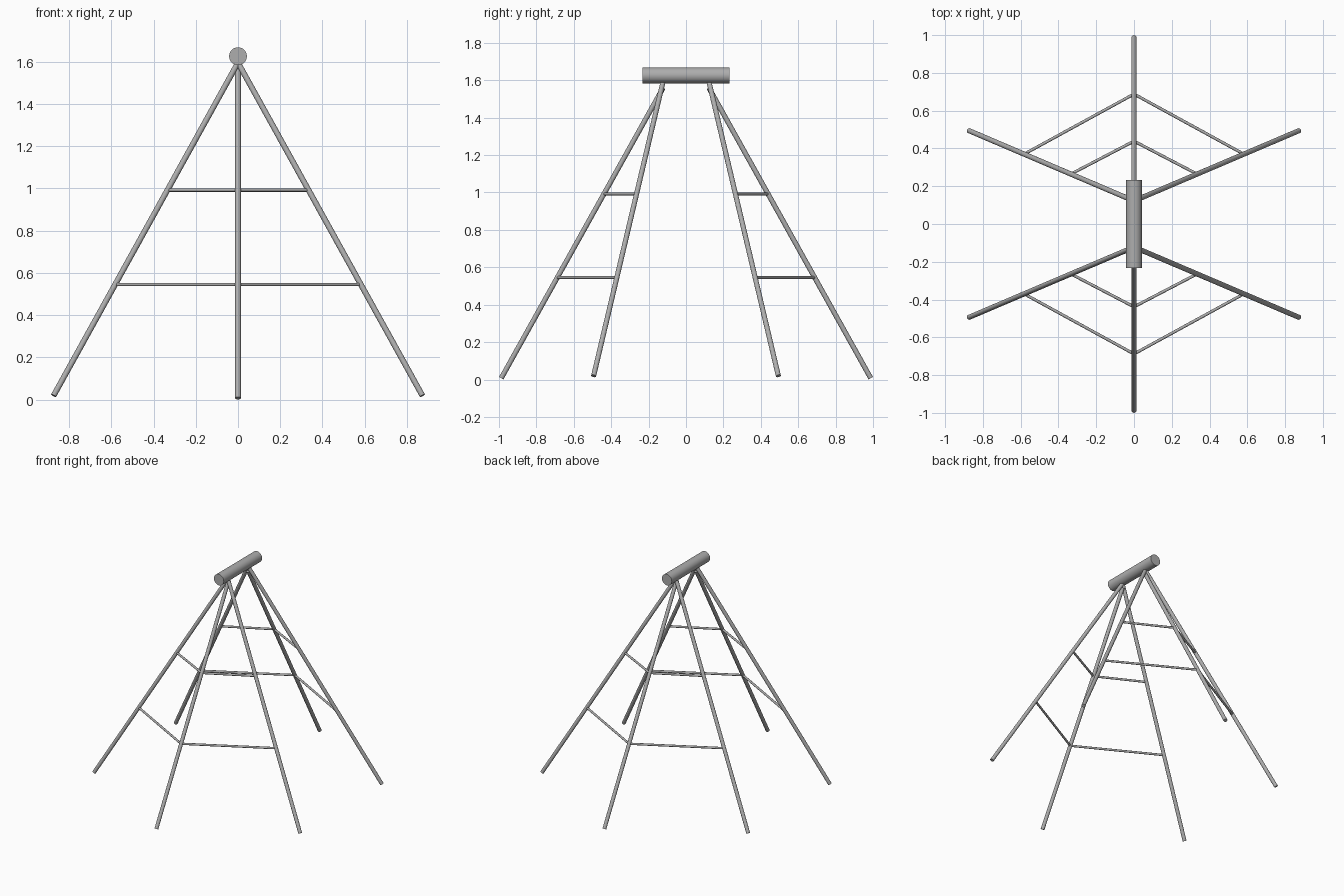
import bpy
from mathutils import Vector

cube = bpy.data.objects.get("Cube")
if cube:
    bpy.data.objects.remove(cube, do_unlink=True)

grey = bpy.data.materials.new("steel_grey")
grey.use_nodes = True
colour = (0.42, 0.42, 0.42, 1)
grey.diffuse_color = colour
grey.node_tree.nodes["Principled BSDF"].inputs["Base Color"].default_value = colour


def tube(name, start, end, radius, sides=24):
    """Round bar running between two points."""
    a, b = Vector(start), Vector(end)
    axis = b - a
    bpy.ops.mesh.primitive_cylinder_add(
        vertices=sides, radius=radius, depth=axis.length, location=(a + b) / 2,
        rotation=axis.to_track_quat("Z", "Y").to_euler())
    obj = bpy.context.object
    obj.name = name
    obj.data.materials.append(grey)
    bpy.ops.object.shade_smooth_by_angle()
    return obj


LEG, RUNG = 0.0135, 0.008

# Ridge drum across the top
tube("ridge_drum", (0, -0.232, 1.626), (0, 0.232, 1.626), 0.042, 32)

# A three-legged stand at each end, braced by two levels of rungs
for end, s in (("front", -1), ("back", 1)):
    mid_top, mid_foot = Vector((0, s * 0.122, 1.56)), Vector((0, s * 0.988, 0.007))
    tube(end + "_middle_leg", mid_top, mid_foot, LEG)
    for side, m in (("left", 1), ("right", -1)):
        top, foot = Vector((0, s * 0.122, 1.595)), Vector((m * 0.873, s * 0.494, 0.019))
        tube(f"{end}_{side}_leg", top, foot, LEG)
        for level, z in (("lower", 0.545), ("upper", 0.992)):
            a = mid_top.lerp(mid_foot, (mid_top.z - z) / (mid_top.z - mid_foot.z))
            b = top.lerp(foot, (top.z - z) / (top.z - foot.z))
            tube(f"{end}_{side}_{level}_rung", a, b, RUNG, 16)
